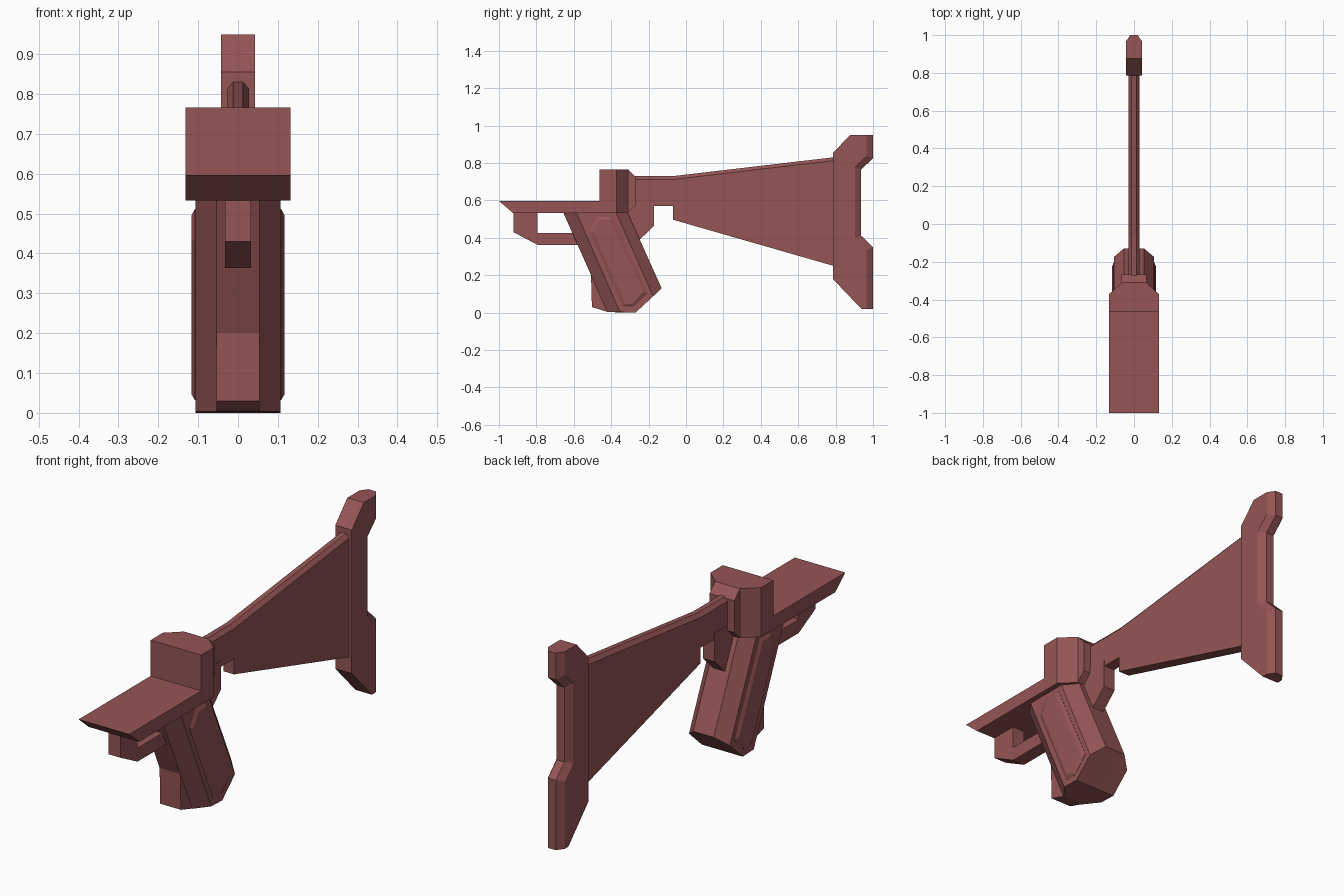
import bpy, bmesh

mat = bpy.data.materials.new("dull_red")
mat.diffuse_color = (0.30, 0.09, 0.09, 1)


def finish(name, bm):
    bmesh.ops.recalc_face_normals(bm, faces=bm.faces)
    mesh = bpy.data.meshes.new(name)
    bm.to_mesh(mesh)
    bm.free()
    mesh.materials.append(mat)
    obj = bpy.data.objects.new(name, mesh)
    bpy.context.collection.objects.link(obj)
    return obj


def loft(name, rings):
    """Skin a list of matching rings of 3D points and cap both ends."""
    bm = bmesh.new()
    loops = [[bm.verts.new(p) for p in ring] for ring in rings]
    n = len(loops[0])
    for a, b in zip(loops, loops[1:]):
        for i in range(n):
            j = (i + 1) % n
            bm.faces.new((a[i], a[j], b[j], b[i]))
    bm.faces.new(loops[0])
    bm.faces.new(loops[-1])
    return finish(name, bm)


def side(name, *layers):
    """Layers of (half width, yz profile), inner to outer, mirrored in x."""
    layers = sorted(((w, p) for w, p in layers), key=lambda l: -l[0])
    rings = [[(-w, y, z) for y, z in p] for w, p in layers]
    rings += [[(w, y, z) for y, z in p] for w, p in reversed(layers)]
    return loft(name, rings)


# Receiver: flat front plate, chamfered block and rear collar
side("front_plate", (0.132, [(-1, 0.597), (-0.45, 0.597), (-0.45, 0.533), (-0.925, 0.533)]))
block = [(-0.132, -0.463), (0.132, -0.463), (0.132, -0.372),
         (0.065, -0.31), (-0.065, -0.31), (-0.132, -0.372)]
loft("receiver_block", [[(x, y, z) for x, y in block] for z in (0.533, 0.766)])
side("rear_collar", (0.065, [(-0.33, 0.766), (-0.31, 0.766), (-0.268, 0.725),
                             (-0.268, 0.575), (-0.31, 0.533), (-0.33, 0.533)]))

# Trigger guard loop
side("trigger_guard", (0.032, [(-0.922, 0.54), (-0.922, 0.43), (-0.795, 0.363), (-0.5, 0.363),
                               (-0.5, 0.427), (-0.795, 0.427), (-0.795, 0.54)]))

# Slanted grip with chamfered edges
side("grip",
     (0.054, [(-0.657, 0.537), (-0.42, 0.003), (-0.27, 0), (-0.13, 0.13), (-0.313, 0.537)]),
     (0.107, [(-0.587, 0.537), (-0.353, 0.003), (-0.27, 0), (-0.175, 0.088), (-0.375, 0.537)]))
side("grip_front_foot", (0.054, [(-0.508, 0.208), (-0.503, 0.03), (-0.42, 0.004),
                                 (-0.3, 0.1), (-0.4, 0.208)]))
side("grip_tang", (0.03, [(-0.33, 0.6), (-0.17, 0.6), (-0.17, 0.465), (-0.25, 0.388), (-0.33, 0.4)]))

# Raised bevelled panels on both grip sides
outer = [(-0.518, 0.435), (-0.476, 0.512), (-0.393, 0.512),
         (-0.205, 0.105), (-0.28, 0.032), (-0.338, 0.032)]
cy = sum(p[0] for p in outer) / 6
cz = sum(p[1] for p in outer) / 6
inner = [(-0.495, 0.433), (-0.462, 0.495), (-0.405, 0.495),
         (-0.228, 0.108), (-0.287, 0.047), (-0.325, 0.047)]
for s, label in ((-1, "left"), (1, "right")):
    loft("grip_panel_" + label, [[(s * 0.10, y, z) for y, z in outer],
                                 [(s * 0.108, y, z) for y, z in outer],
                                 [(s * 0.117, y, z) for y, z in inner]])

# Stock blade, top edge chamfered
low = [(0.8, 0.247), (-0.07, 0.497), (-0.07, 0.57), (-0.3, 0.57)]
side("stock",
     (0.012, low + [(-0.3, 0.73), (-0.07, 0.73), (0.8, 0.832)]),
     (0.028, low + [(-0.3, 0.712), (-0.07, 0.712), (0.8, 0.814)]))

# Butt pad, rear edges chamfered
side("butt_pad",
     (0.02, [(0.787, 0.855), (0.877, 0.95), (1, 0.95), (1, 0.825), (0.936, 0.765),
             (0.936, 0.412), (1, 0.35), (1, 0.02), (0.938, 0.02), (0.787, 0.178)]),
     (0.043, [(0.787, 0.855), (0.877, 0.95), (0.966, 0.95), (0.966, 0.838), (0.903, 0.778),
              (0.903, 0.398), (0.966, 0.335), (0.966, 0.02), (0.938, 0.02), (0.787, 0.178)]))
